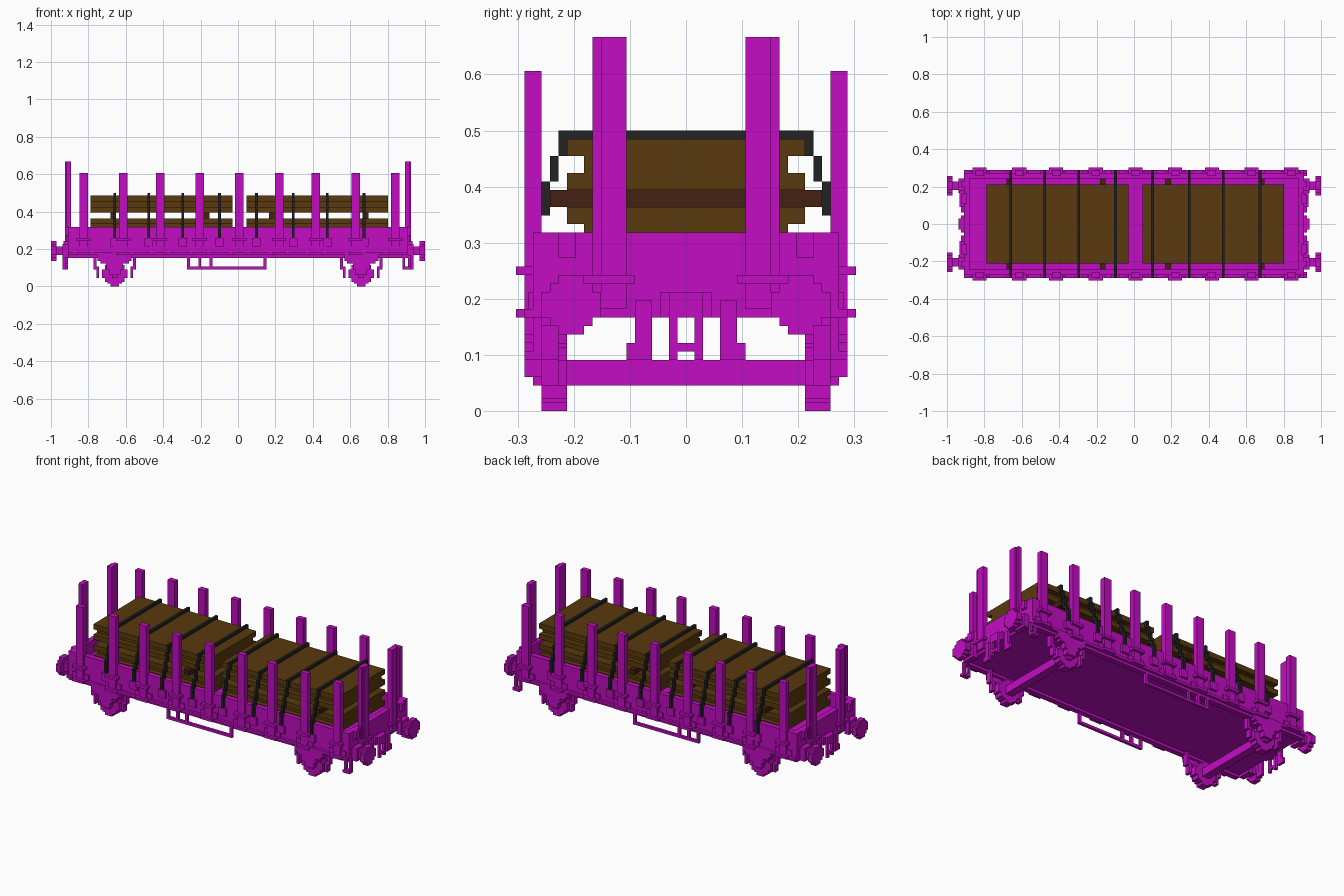
import bpy
import bmesh

UNIT = 1 / 66  # one block; all sizes below are in blocks

if "Cube" in bpy.data.objects:
    bpy.data.objects.remove(bpy.data.objects["Cube"])


def material(name, rgb):
    mat = bpy.data.materials.new(name)
    mat.use_nodes = True
    colour = (*rgb, 1)
    mat.diffuse_color = colour
    mat.node_tree.nodes["Principled BSDF"].inputs["Base Color"].default_value = colour
    return mat


MAGENTA = material("magenta paint", (.54, .004, .54))
WOOD = material("brown wood", (.1, .042, .004))
DARK_WOOD = material("dark brown wood", (.062, .014, .006))
BLACK = material("black strap", (.016, .016, .016))


class Part:
    """Collects blocks, optionally mirrored across x and y, into one object."""

    def __init__(self, name, mat):
        self.name, self.mat, self.bm = name, mat, bmesh.new()

    def box(self, xs, ys, zs, mirror=""):
        for sx in (1, -1) if "x" in mirror else (1,):
            for sy in (1, -1) if "y" in mirror else (1,):
                made = bmesh.ops.create_cube(self.bm, size=1)["verts"]
                for v in made:
                    for i, (span, sign) in enumerate(((xs, sx), (ys, sy), (zs, 1))):
                        a, b = span
                        v.co[i] = sign * ((a + b) / 2 + v.co[i] * (b - a)) * UNIT

    def disc_y(self, x, ys, z, steps, mirror=""):
        for w, h in steps:
            self.box((x - w, x + w), ys, (z - h, z + h), mirror)

    def disc_x(self, xs, y, z, steps, mirror=""):
        for w, h in steps:
            self.box(xs, (y - w, y + w), (z - h, z + h), mirror)

    def finish(self):
        bmesh.ops.recalc_face_normals(self.bm, faces=self.bm.faces)
        mesh = bpy.data.meshes.new(self.name)
        self.bm.to_mesh(mesh)
        self.bm.free()
        mesh.materials.append(self.mat)
        bpy.context.collection.objects.link(bpy.data.objects.new(self.name, mesh))


STAKES = (-54.5, -40.5, -27.5, -13.5, .5, 14.5, 27.5, 41.5, 55.5)
STRAPS = (-43.5, -31.5, -19.5, -6.5, 6.5, 19.5, 31.5, 44.5)

# Deck and surrounding walls
body = Part("wagon_body", MAGENTA)
body.box((-60, 60), (-18, 18), (11, 16))
body.box((-60, 60), (16, 18), (10, 21), "y")
body.box((-60, 60), (18, 19), (11, 12), "y")
body.box((58, 60), (-18, 18), (11, 21), "x")
body.finish()

# Side stakes with their pockets
stakes = Part("side_stakes", MAGENTA)
pockets = Part("stake_pockets", MAGENTA)
for x in STAKES:
    stakes.box((x - 1.5, x + 1.5), (17, 19), (12, 40), "y")
    for z in (11, 16):
        pockets.box((x - 2.5, x + 2.5), (18, 20), (z, z + 1), "y")
    pockets.box((x - 3.5, x + 3.5), (18, 18.5), (12, 14), "y")
stakes.finish()
pockets.finish()

# Lashing rings at the strap ends
rings = Part("lashing_rings", MAGENTA)
for x in STRAPS:
    rings.box((x - 1.5, x + 1.5), (18, 19), (14, 17), "y")
rings.finish()

# End stakes, pockets and brackets
ends = Part("end_stakes", MAGENTA)
ends.box((59, 61), (7, 10), (12, 44), "x" "y")
ends.box((59, 60.5), (10, 11), (12, 44), "x" "y")
ends.box((60, 61.5), (6, 12), (15, 16), "x" "y")
ends.box((60, 61), (13, 15), (18, 21), "x" "y")
ends.finish()

# Buffers
buffers = Part("buffers", MAGENTA)
HEAD = ((3.5, 1.5), (2.5, 2.5), (1.5, 3.5))
buffers.disc_x((64, 66), 13.5, 12.5, HEAD, "xy")
buffers.box((60, 64), (12, 15), (11, 14), "xy")
buffers.box((60, 62), (11, 16), (10, 15), "xy")
buffers.finish()

# Hook, chain and hoses at each end
coupling = Part("couplings", MAGENTA)
coupling.box((60, 61), (-3, 3), (11, 14), "x")
coupling.box((60, 62), (-2, 2), (11, 14), "x")
coupling.box((61, 62), (1, 2), (6, 11), "xy")
coupling.box((61, 62), (-1, 1), (7, 8), "x")
coupling.finish()
hoses = Part("brake_hoses", MAGENTA)
hoses.box((60, 61), (4, 6), (8, 13), "xy")
hoses.box((60, 61), (4, 7), (6, 8), "xy")
hoses.finish()

# Corner steps at one end
steps = Part("corner_steps", MAGENTA)
steps.box((58, 61), (17, 19), (6, 7), "y")
for x in (58, 60):
    steps.box((x, x + 1), (17, 18), (7, 11), "y")
steps.finish()

# Wheels, axles, axle boxes, springs and brake shoes
wheels = Part("wheels", MAGENTA)
axles = Part("axles", MAGENTA)
boxes = Part("axle_boxes", MAGENTA)
brakes = Part("brake_shoes", MAGENTA)
TREAD = ((4.5, 1.5), (3.5, 3), (2.5, 3.5), (1.5, 4.5))
AXLE_X = 43.5
wheels.disc_y(AXLE_X, (14, 17), 4.5, TREAD, "xy")
axles.box((AXLE_X - 1.5, AXLE_X + 1.5), (-14, 14), (3, 6), "x")
for half, low, high in ((2, 4, 6), (3, 6, 8), (5, 8, 9), (6, 9, 11)):
    boxes.box((AXLE_X - half, AXLE_X + half), (17, 19), (low, high), "xy")
boxes.box((AXLE_X - 1, AXLE_X + 1), (17, 18), (3, 4), "xy")
for side in (-1, 1):
    for offset, low, high in ((6, 3, 7), (7, 6, 11)):
        x = AXLE_X + side * offset
        brakes.box((x - .5, x + .5), (15, 17), (low, high), "xy")
for part in (wheels, axles, boxes, brakes):
    part.finish()

# Hanging frame under each side
frame = Part("under_frame", MAGENTA)
frame.box((-18, 10), (17, 18), (6, 7), "y")
for x in (-18, -14, -10, 9):
    frame.box((x, x + 1), (17, 18), (7, 11), "y")
frame.finish()

# Two piles of boards, each of two layers with a waist
boards = Part("board_stacks", WOOD)
for start in (-52, 3):
    for base in (18, 26):
        for level, width in enumerate((14, 12, 14)):
            z = base + 2 * level
            boards.box((start, start + 50), (-width, width), (z, z + 2))
boards.finish()

# Cross battens below each layer
battens = Part("battens", DARK_WOOD)
for x in (-45, -12, 11, 44):
    battens.box((x, x + 2), (-16, 16), (24, 26))
    battens.box((x, x + 2), (-14, 14), (16, 18))
battens.finish()

# Straps stepping down over the boards
straps = Part("straps", BLACK)
for x in STRAPS:
    span = (x - .5, x + .5)
    straps.box(span, (-14, 14), (32, 33))
    for y, low, high in ((14, 30, 33), (15, 27, 30), (16, 23, 27), (17, 21, 24), (18, 17, 22)):
        straps.box(span, (y, y + 1), (low, high), "y")
straps.finish()
